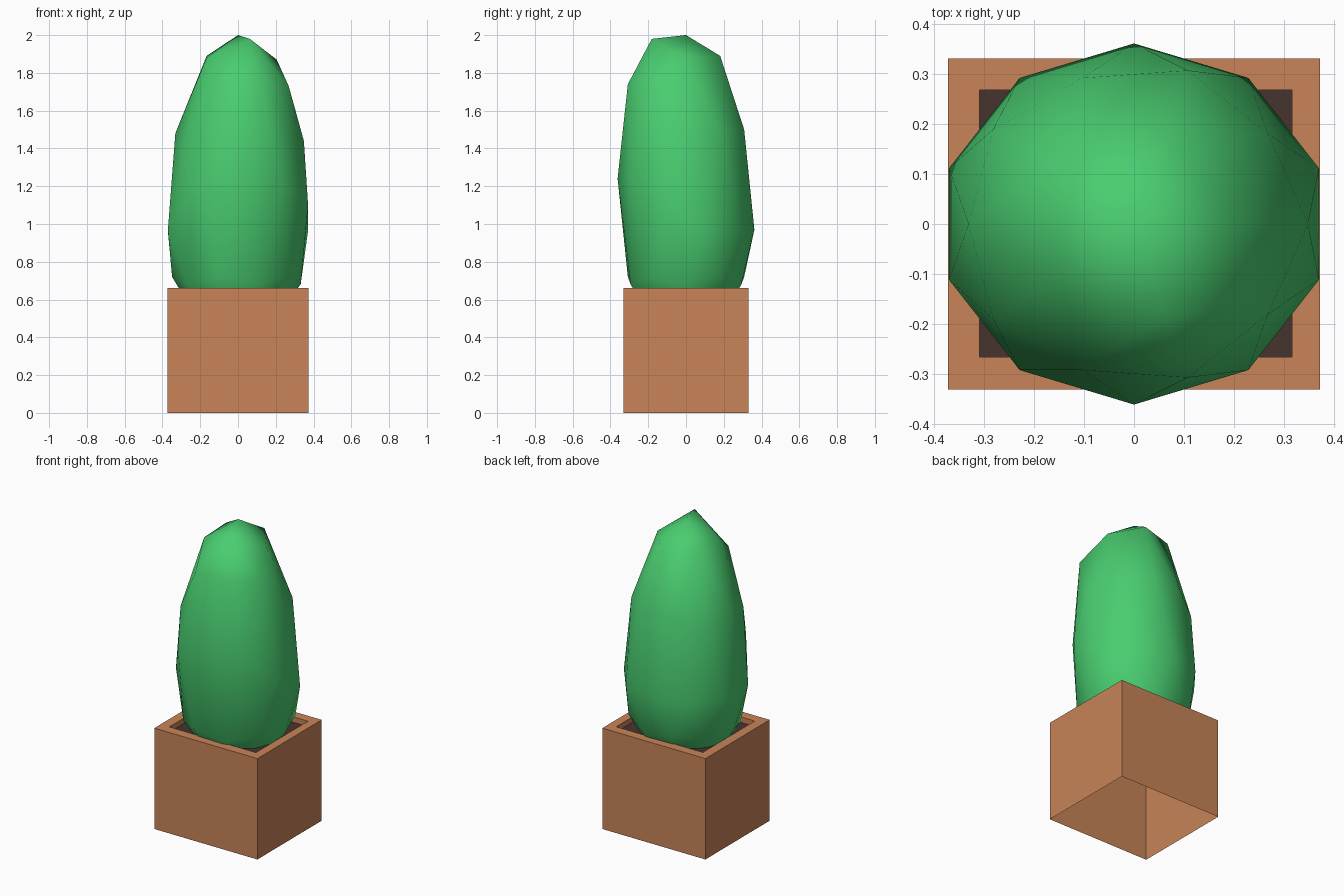
import bpy, bmesh, math

if "Cube" in bpy.data.objects:
    bpy.data.objects.remove(bpy.data.objects["Cube"])


def material(name, rgb):
    m = bpy.data.materials.new(name)
    m.diffuse_color = (*rgb, 1)
    m.use_nodes = True
    m.node_tree.nodes["Principled BSDF"].inputs["Base Color"].default_value = m.diffuse_color
    return m


def make_object(name, bm, mat, smooth=False):
    bmesh.ops.recalc_face_normals(bm, faces=bm.faces)
    for f in bm.faces:
        f.smooth = smooth
    me = bpy.data.meshes.new(name)
    bm.to_mesh(me)
    bm.free()
    me.materials.append(mat)
    ob = bpy.data.objects.new(name, me)
    bpy.context.collection.objects.link(ob)
    return ob


def rect(bm, x0, x1, y0, y1, z):
    return [bm.verts.new((x, y, z)) for x, y in
            ((x0, y0), (x1, y0), (x1, y1), (x0, y1))]


terracotta = material("terracotta", (0.578, 0.231, 0.098))
earth = material("dark earth", (0.061, 0.034, 0.026))
green = material("leaf green", (0.067, 0.61, 0.162))

OUTER = (-0.373, 0.373, -0.332, 0.332)
INNER = (-0.31, 0.317, -0.267, 0.269)
SOIL_Z = 0.625

# pot: open-bottomed box with a flat rim and a short inner wall
bm = bmesh.new()
loops = [rect(bm, *OUTER, 0), rect(bm, *OUTER, 0.66),
         rect(bm, *INNER, 0.66), rect(bm, *INNER, SOIL_Z)]
for a, b in zip(loops, loops[1:]):
    for i in range(4):
        j = (i + 1) % 4
        bm.faces.new((a[i], a[j], b[j], b[i]))
make_object("pot", bm, terracotta)

# soil
bm = bmesh.new()
bm.faces.new(rect(bm, *INNER, SOIL_Z))
make_object("soil", bm, earth)

# bush: stretched icosphere whose rings are pushed to uneven heights
# ring level -> (first angle, angle step, heights around the ring)
RINGS = {
    1.0: (0, 360, [2.0]),
    0.851: (0, 72, [1.87, 1.89, 1.89, 1.88, 1.98]),
    0.526: (36, 72, [1.49, 1.48, 1.48, 1.74, 1.73]),
    0.447: (0, 72, [1.44, 1.50, 1.40, 1.43, 1.74]),
    0.0: (18, 36, [0.965, 0.965, 0.97, 0.96, 0.96, 0.97, 1.2, 1.24, 1.23, 1.1]),
    -0.447: (36, 72, [0.72] * 5),
    -0.526: (0, 72, [0.68] * 5),
    -0.851: (36, 72, [0.48] * 5),
    -1.0: (0, 360, [0.42]),
}
bm = bmesh.new()
bmesh.ops.create_icosphere(bm, subdivisions=2, radius=1)
for v in bm.verts:
    level = min(RINGS, key=lambda d: abs(d - v.co.z))
    start, step, heights = RINGS[level]
    angle = math.degrees(math.atan2(v.co.y, v.co.x))
    i = round((angle - start) / step) % len(heights)
    v.co = (v.co.x * 0.39, v.co.y * 0.362, heights[i])
make_object("bush", bm, green, smooth=True)
